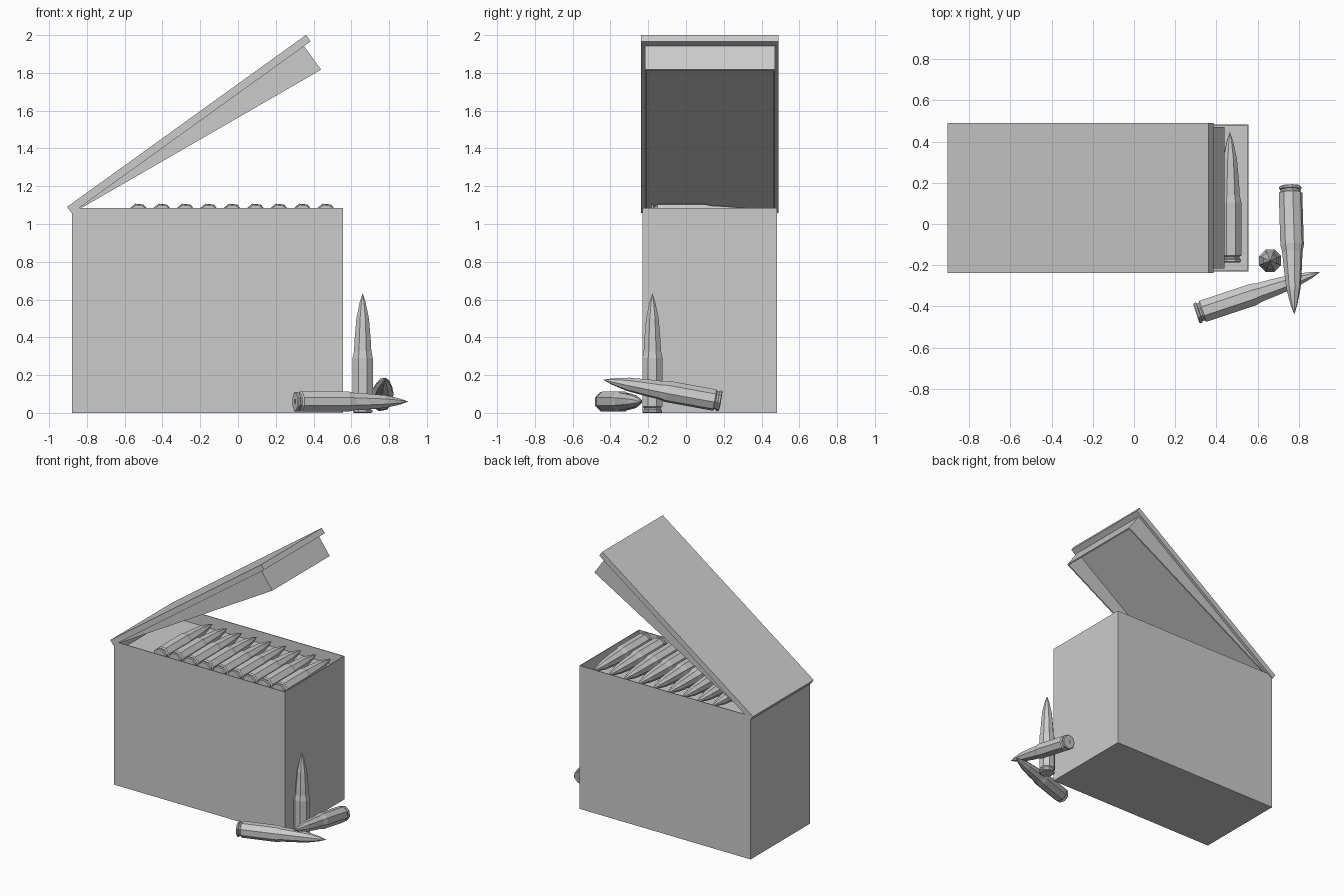
import bpy, bmesh, math
from mathutils import Vector, Matrix

if "Cube" in bpy.data.objects:
    bpy.data.objects.remove(bpy.data.objects["Cube"])


def finish(bm, name):
    bmesh.ops.recalc_face_normals(bm, faces=bm.faces)
    me = bpy.data.meshes.new(name)
    bm.to_mesh(me)
    bm.free()
    return place(me, name)


def place(me, name, matrix=None):
    ob = bpy.data.objects.new(name, me)
    bpy.context.collection.objects.link(ob)
    if matrix:
        ob.matrix_world = matrix
    return ob


def prism(name, outline, y0, y1):
    """Extrude an x-z outline from y0 to y1."""
    bm = bmesh.new()
    face = bm.faces.new([bm.verts.new((x, y0, z)) for x, z in outline])
    ext = bmesh.ops.extrude_face_region(bm, geom=[face])["geom"]
    bmesh.ops.translate(bm, vec=(0, y1 - y0, 0),
                        verts=[v for v in ext if isinstance(v, bmesh.types.BMVert)])
    return finish(bm, name)


# Box with a shallow open top
bm = bmesh.new()
bmesh.ops.create_cube(bm, size=1)
for v in bm.verts:
    v.co = ((-0.88 if v.co.x < 0 else 0.555),
            (-0.23 if v.co.y < 0 else 0.483),
            (0 if v.co.z < 0 else 1.085))
bm.normal_update()
top = max(bm.faces, key=lambda f: f.calc_center_median().z)
bmesh.ops.inset_region(bm, faces=[top], thickness=0.008)
hole = bmesh.ops.extrude_face_region(bm, geom=[top])["geom"]
bmesh.ops.translate(bm, vec=(0, 0, -0.088),
                    verts=[v for v in hole if isinstance(v, bmesh.types.BMVert)])
if top.is_valid:
    bm.faces.remove(top)
finish(bm, "box")

# Open lid: slab plus a thin wedge-shaped skirt, in hinge coordinates
ang = math.atan2(0.91, 1.265)
hinge = Matrix.Translation((-0.88, 0, 1.057)) @ Matrix.Rotation(-ang, 4, 'Y')
T = 0.01
wedge = [(0.045, 0), (1.515, 0), (1.515, -0.154), (0.045, -0.006)]
parts = [
    prism("lid_slab", [(0, 0), (1.558, 0), (1.558, 0.042), (0, 0.042)], -0.237, 0.49),
    prism("lid_skirt_front", wedge, -0.217, -0.217 + T),
    prism("lid_skirt_back", wedge, 0.47 - T, 0.47),
    prism("lid_skirt_end", [(1.515 - T, 0), (1.515, 0), (1.515, -0.154),
                            (1.515 - T, -0.153)], -0.217 + T, 0.47 - T),
]
for p in parts:
    p.matrix_world = hinge

# Eight-sided cartridge profile: (radius, height)
SIDES = 8
profile = [(0.012, 0.005), (0.012, 0), (0.05, 0), (0.056, 0.005), (0.056, 0.014),
           (0.049, 0.018), (0.049, 0.027), (0.058, 0.034), (0.058, 0.29),
           (0.05, 0.325), (0.046, 0.39), (0.036, 0.5), (0.017, 0.585)]
bm = bmesh.new()
rings = [[bm.verts.new((r * math.cos(a), r * math.sin(a), z))
          for a in (2 * math.pi * (i + 0.5) / SIDES for i in range(SIDES))]
         for r, z in profile]
for lo, hi in zip(rings, rings[1:]):
    for i in range(SIDES):
        j = (i + 1) % SIDES
        bm.faces.new((lo[i], lo[j], hi[j], hi[i]))
bm.faces.new(rings[0])
tip = bm.verts.new((0, 0, 0.633))
for i in range(SIDES):
    bm.faces.new((rings[-1][i], rings[-1][(i + 1) % SIDES], tip))
standing = finish(bm, "cartridge_standing")
standing.location = (0.66, -0.178, 0)


def cartridge(name, base, end, roll=0.0):
    base, end = Vector(base), Vector(end)
    rot = (end - base).to_track_quat('Z', 'Y').to_matrix().to_4x4()
    place(standing.data, name,
          Matrix.Translation(base) @ rot @ Matrix.Rotation(roll, 4, 'Z'))


# Row inside the box
for k in range(9):
    x = -0.527 + 0.124 * k
    cartridge(f"cartridge_row_{k + 1}", (x, -0.186, 1.052), (x, 0.445, 1.052), 0.1)

# Loose cartridges on the ground
cartridge("cartridge_loose_front", (0.302, -0.434, 0.06), (0.9, -0.234, 0.06))
cartridge("cartridge_loose_leaning", (0.758, 0.184, 0.062), (0.777, -0.437, 0.175), 0.2)
